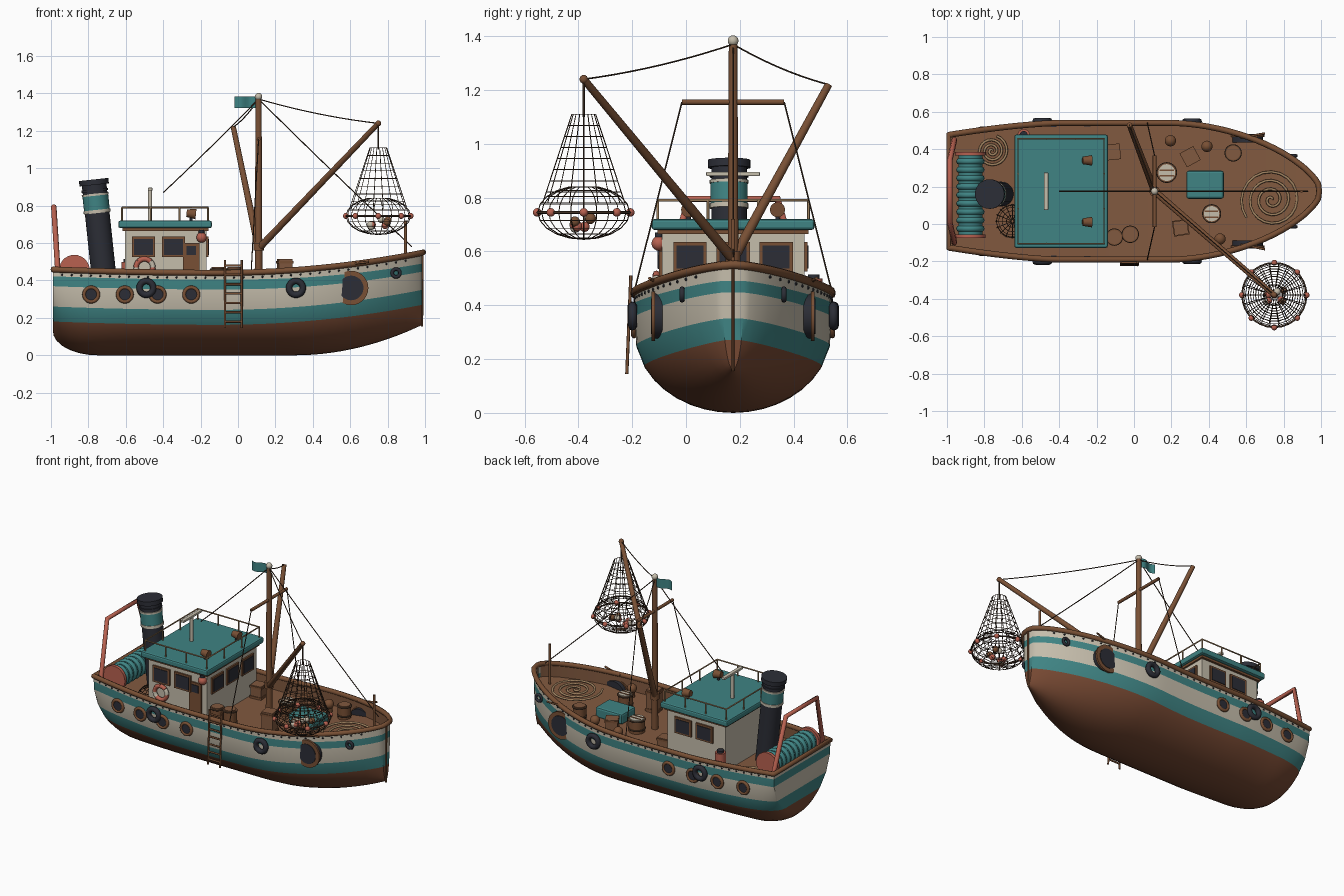
import bpy, bmesh, math, random
from mathutils import Vector, Matrix

if "Cube" in bpy.data.objects:
    bpy.data.objects.remove(bpy.data.objects["Cube"])
random.seed(4)
CY = 0.175  # boat centreline


def colour(name, *rgb):
    m = bpy.data.materials.new(name)
    m.use_nodes = True
    m.diffuse_color = (*rgb, 1)
    m.node_tree.nodes["Principled BSDF"].inputs["Base Color"].default_value = (*rgb, 1)
    return m


DECK = colour("deck_wood", .22, .10, .05)
WOOD = colour("brown_wood", .19, .08, .035)
BOTTOM = colour("hull_brown", .18, .065, .032)
TEAL = colour("teal", .05, .23, .23)
CREAM = colour("cream", .56, .51, .41)
BLACK = colour("black", .025, .027, .037)
CORAL = colour("coral", .48, .12, .08)
ROPE = colour("rope_tan", .36, .23, .12)
WIRE = colour("dark_rope", .06, .034, .02)


# --- helpers ---
def finish(name, bm, *mats, smooth=True):
    me = bpy.data.meshes.new(name)
    bmesh.ops.recalc_face_normals(bm, faces=bm.faces)
    bm.to_mesh(me)
    bm.free()
    for m in mats:
        me.materials.append(m)
    if smooth:
        me.shade_smooth()
        me.set_sharp_from_angle(angle=math.radians(35))
    ob = bpy.data.objects.new(name, me)
    bpy.context.collection.objects.link(ob)
    return ob


def box(name, c, size, mat, rot=0, bevel=0):
    bm = bmesh.new()
    bmesh.ops.create_cube(bm, size=1, matrix=Matrix.Translation(c) @ Matrix.Rotation(rot, 4, 'Z') @ Matrix.Diagonal((*size, 1)))
    if bevel:
        bmesh.ops.bevel(bm, geom=bm.edges[:], offset=bevel, segments=2, affect='EDGES', profile=.5)
    return finish(name, bm, mat, smooth=False)


def cyl(name, a, b, r, mat, r2=None, n=20):
    a, b = Vector(a), Vector(b)
    q = (b - a).to_track_quat('Z', 'Y').to_matrix().to_4x4()
    bm = bmesh.new()
    bmesh.ops.create_cone(bm, cap_ends=True, segments=n, radius1=r, radius2=r if r2 is None else r2,
                          depth=(b - a).length, matrix=Matrix.Translation((a + b) / 2) @ q)
    return finish(name, bm, mat)


def ball(name, c, r, mat):
    bm = bmesh.new()
    bmesh.ops.create_uvsphere(bm, u_segments=14, v_segments=9, radius=r, matrix=Matrix.Translation(c))
    return finish(name, bm, mat)


def tube(name, pts, r, mat, cyclic=False):
    cu = bpy.data.curves.new(name, 'CURVE')
    cu.dimensions = '3D'
    cu.bevel_depth, cu.bevel_resolution, cu.use_fill_caps = r, 2, True
    sp = cu.splines.new('POLY')
    sp.points.add(len(pts) - 1)
    for p, co in zip(sp.points, pts):
        p.co = (*co, 1)
    sp.use_cyclic_u = cyclic
    cu.materials.append(mat)
    bpy.context.collection.objects.link(bpy.data.objects.new(name, cu))


def ring(name, c, R, r, mat, axis='Y'):
    pts = [(math.cos(t) * R, math.sin(t) * R) for t in (k * math.tau / 28 for k in range(28))]
    c = Vector(c)
    tube(name, [c + Vector((u, 0, v) if axis == 'Y' else (u, v, 0)) for u, v in pts], r, mat, True)


def sag_rope(name, a, b, sag, r=.003):
    a, b = Vector(a), Vector(b)
    tube(name, [a.lerp(b, t) - Vector((0, 0, sag * 4 * t * (1 - t))) for t in (k / 10 for k in range(11))], r, WIRE)


def coil(name, c, R, turns, r, mat):
    n = int(turns * 20)
    tube(name, [(c[0] + R * k / n * math.cos(k * math.tau / 20), c[1] + R * k / n * math.sin(k * math.tau / 20), c[2])
                for k in range(1, n + 1)], r, mat)


def net(name, c, profile, n):
    bm = bmesh.new()
    vs = [bm.verts.new((c[0] + r, c[1], z)) for r, z in profile]
    es = [bm.edges.new(p) for p in zip(vs, vs[1:])]
    bmesh.ops.spin(bm, geom=vs + es, cent=(c[0], c[1], 0), axis=(0, 0, 1), angle=math.tau, steps=n)
    bmesh.ops.remove_doubles(bm, verts=bm.verts, dist=.0005)
    w = finish(name, bm, WIRE, smooth=False).modifiers.new("Wire", 'WIREFRAME')
    w.thickness = .004


# --- hull lines ---
def sheer(x):
    return .435 + .11 * max(0, (x + .1) / 1.1) ** 2 + .018 * max(0, (-.1 - x) / .9) ** 2


def beam(x):
    if x > .2:
        return .365 * max(0, 1 - ((x - .2) / .8) ** 1.8) ** .65
    return .365 - .065 * max(0, (-.4 - x) / .6) ** 1.5


def keel(x):
    if x < -.75:
        return .13 * (1 - math.sqrt(max(0, 1 - ((-.75 - x) / .24) ** 2)))
    return .17 * max(0, (x - .3) / .7) ** 2


def half(x, z):
    k = keel(x)
    t = min(1, (z - k) / (min(k + .3, sheer(x) - .05) - k))
    return beam(x) * math.sqrt(max(0, 1 - (1 - t) ** 2))


def deck(x):
    return sheer(x) - .08


stations = [-.99, -.985, -.97, -.94, -.9, -.85, -.8] + [-.75 + .05 * k for k in range(34)] + [.925, .95, .97, .985]

# Painted hull shell, rows follow the sheer
bm = bmesh.new()
rings = []
for x in stations:
    s, k, f = sheer(x), keel(x), max(0, x)
    zs = [s - d for d in (0, .03 + .022 * f, .083 + .012 * f, .192, .272)]
    zs += [k + (s - .272 - k) * (j / 7) ** 2 for j in range(6, -1, -1)]
    rings.append([[bm.verts.new((x, CY + side * half(x, z), z)) for z in zs] for side in (-1, 1)])
rows = len(rings[0][0]) - 1


def quad(row, *vs):
    bm.faces.new(vs).material_index = (0, 1, 0, 1)[row] if row < 4 else 2


for i in range(rows):
    for a, b in zip(rings, rings[1:]):
        for s in (0, 1):
            quad(i, a[s][i], b[s][i], b[s][i + 1], a[s][i + 1])
    for e in (rings[0], rings[-1]):
        quad(i, e[0][i], e[1][i], e[1][i + 1], e[0][i + 1])
bmesh.ops.remove_doubles(bm, verts=bm.verts, dist=.0002)
finish("hull", bm, CREAM, TEAL, BOTTOM)

# Deck with inner bulwark
bm = bmesh.new()
prev = None
for x in stations[1:]:
    w = max(.004, beam(x) - .012)
    cur = [bm.verts.new((x, CY + u * w, z)) for u, z in ((-1, sheer(x)), (-1, deck(x)), (1, deck(x)), (1, sheer(x)))]
    if prev:
        for j in range(3):
            bm.faces.new((prev[j], prev[j + 1], cur[j + 1], cur[j]))
    prev = cur
finish("deck", bm, DECK)

# Rail, stem post and rivets
side_pts = [(x, beam(x), sheer(x) + .006) for x in stations]
tube("rail", [(x, CY - w, z) for x, w, z in side_pts] + [(.99, CY, sheer(1) + .006)]
     + [(x, CY + w, z) for x, w, z in reversed(side_pts)], .016, WOOD, True)
cyl("stem_post", (.984, CY, .155), (.987, CY, .55), .006, WOOD, n=10)
bm = bmesh.new()
for k in range(37):
    x = -.94 + k * .051
    for s in (-1, 1):
        bmesh.ops.create_icosphere(bm, subdivisions=1, radius=.0065,
                                   matrix=Matrix.Translation((x, CY + s * beam(x), sheer(x) - .02)))
finish("rivets", bm, BLACK)

# Portholes, tyre fenders and bow hatches on both sides
for s in (-1, 1):
    for x in (-.785, -.605, -.43, -.25):
        y = CY + s * half(x, .325)
        cyl("porthole_glass", (x, y - s * .02, .325), (x, y + s * .008, .325), .036, BLACK)
        ring("porthole_frame", (x, y + s * .004, .325), .038, .010, WOOD)
    for x, z, R in ((-.49, .36, .037), (.31, .36, .037), (.845, .44, .021)):
        ring("tyre_fender", (x, CY + s * (half(x, z) + .015), z), R, R * .45, BLACK)
    for name, a, b, r, m in (("bow_hatch", .262, .29, .084, BLACK), ("bow_hatch_rim", .29, .303, .092, WOOD),
                             ("bow_hatch_glass", .30, .306, .066, BLACK)):
        cyl(name, (.605, CY + s * a, .36), (.605, CY + s * b, .36), r, m, n=28)
    tube("bow_cleat", [(.57, CY + s * .285, .485), (.70, CY + s * .31, .50)], .006, WOOD)

# Boarding ladder
for x in (-.07, .02):
    tube("ladder_side", [(x, -.22, .145), (x, -.205, .51)], .006, WOOD)
for k in range(7):
    tube("ladder_rung", [(-.07, -.218 + k * .002, .18 + k * .05), (.02, -.218 + k * .002, .18 + k * .05)], .006, WOOD)

# Cabin
box("cabin_walls", (-.387, CY, .52), (.435, .53, .34), CREAM)
box("cabin_roof", (-.39, CY, .70), (.50, .605, .04), TEAL, bevel=.01)
box("roof_trim", (-.388, CY, .675), (.46, .56, .02), WOOD)


def window(c, w, h, axis):
    for name, g, t, m in (("window_frame", .024, .022, WOOD), ("window_glass", 0, .03, BLACK)):
        box(name, c, (w + g, t, h + g) if axis == 'Y' else (t, w + g, h + g), m)


for x, y in ((-.505, -.09), (-.345, -.09), (-.45, .44), (-.29, .44)):
    window((x, y, .58), .10, .085, 'Y')
for y in (.015, CY, .335):
    window((-.17, y, .58), .10, .085, 'X')
box("door", (-.25, -.09, .48), (.09, .02, .24), WOOD)
box("door_window", (-.25, -.09, .56), (.05, .028, .05), BLACK)
for k in range(8):
    a = [(k + j / 4) * math.tau / 8 for j in range(5)]
    tube("life_ring", [(-.50 + .045 * math.cos(t), -.11, .47 + .045 * math.sin(t)) for t in a],
         .014, CREAM if k % 4 == 0 else CORAL)
ball("side_lantern", (-.195, -.10, .63), .028, CORAL)
cyl("lantern_cap", (-.195, -.10, .65), (-.195, -.10, .67), .015, BLACK)
cyl("gas_bottle", (-.59, .475, .37), (-.59, .475, .50), .033, CORAL)
cyl("gas_bottle_cap", (-.59, .475, .50), (-.59, .475, .515), .022, BLACK)

# Roof lamps, railing and radar
for y in (.01, .34):
    cyl("roof_lamp", (-.275, y, .76), (-.225, y, .755), .02, WOOD, .028)
    cyl("roof_lamp_post", (-.25, y, .72), (-.25, y, .75), .008, BLACK)
corners = [(-.62, -.105), (-.16, -.105), (-.16, .455), (-.62, .455)]
tube("roof_rail", [(x, y, .79) for x, y in corners], .005, ROPE, True)
for (x0, y0), (x1, y1) in zip(corners, corners[1:] + corners[:1]):
    for t in (0, 1 / 3, 2 / 3):
        x, y = x0 + (x1 - x0) * t, y0 + (y1 - y0) * t
        tube("roof_rail_post", [(x, y, .715), (x, y, .79)], .005, ROPE)
cyl("radar_post", (-.47, CY, .71), (-.47, CY, .885), .011, CREAM)
box("radar_bar", (-.47, CY, .888), (.025, .20, .016), CREAM, bevel=.004)

# Leaning funnel
foot, top = Vector((-.71, .16, .36)), Vector((-.772, .16, .94))
for name, a, b, r, m in (("funnel", 0, 1, .066, BLACK), ("funnel_band", .72, .85, .069, TEAL),
                         ("funnel_stripe", .69, .72, .072, CREAM), ("funnel_stripe", .85, .87, .072, CREAM),
                         ("funnel_lip", .95, 1.0, .079, BLACK), ("funnel_collar", .89, .91, .072, BLACK)):
    cyl(name, foot.lerp(top, a), foot.lerp(top, b), r, m, n=28)

# Net drum and stern gantry
cyl("drum_core", (-.875, -.06, .455), (-.875, .37, .455), .064, TEAL, n=28)
for k in range(9):
    ring("drum_wrap", (-.875, -.025 + k * .045, .455), .058, .018, TEAL)
for y in (-.065, .375):
    cyl("drum_flange", (-.875, y - .01, .455), (-.875, y + .01, .455), .082, CORAL, n=28)
tube("stern_gantry", [(-.96, -.10, .40), (-.985, .01, .795), (-.985, .34, .795), (-.96, .45, .40)], .015, CORAL)

# Mast, booms and rigging
head = (.11, CY, 1.37)
cyl("mast", (.11, CY, .35), head, .021, WOOD, .016)
ball("mast_ball", (.11, CY, 1.383), .02, CREAM)
cyl("cross_bar", (.11, -.015, 1.155), (.11, .365, 1.155), .010, WOOD)
cyl("collar", (.11, CY, .56), (.11, CY, .60), .028, WOOD)
tip1, tip2 = (.75, -.38, 1.24), (-.025, .53, 1.22)
for t in (tip1, tip2):
    cyl("boom", (.11, CY, .57), t, .019, WOOD, .014)
    sag_rope("boom_stay", head, t, .014)
sag_rope("fore_stay", head, (.93, CY, .58), .006)
sag_rope("back_stay", head, (-.40, CY, .87), .006)
for s in (-1, 1):
    sag_rope("shroud", (.11, CY + s * .19, 1.155), (.07, CY + s * .37, .44), 0)
ball("boom_tip", tip1, .016, WOOD)
cyl("bow_post", (.895, CY, .45), (.895, CY, .72), .008, WOOD)
bm = bmesh.new()
cols = [[bm.verts.new((.1 - k * .015, CY + .012 * math.sin(k * .8), z)) for z in (1.322, 1.385)] for k in range(9)]
for a, b in zip(cols, cols[1:]):
    bm.faces.new((a[0], b[0], b[1], a[1]))
finish("flag", bm, TEAL)

# Hanging net with floats and catch
nx, ny = .75, -.38
sag_rope("net_rope", tip1, (nx, ny, 1.10), 0, .004)
net("net_cone", (nx, ny), [(.045 + .11 * k / 8, 1.11 - .33 * k / 8) for k in range(9)], 18)
net("net_basket", (nx, ny), [(.172 * math.sin(k * math.pi / 10), .745 - .1 * math.cos(k * math.pi / 10)) for k in range(10)], 22)
ring("net_hoop", (nx, ny, .745), .172, .005, WIRE, 'Z')
for k in range(8):
    t = k * math.tau / 8
    ball("net_float", (nx + .173 * math.cos(t), ny + .173 * math.sin(t), .745), .016, CORAL)
for k in range(9):
    ball("catch", (nx + random.uniform(-.06, .06), ny + random.uniform(-.04, .04), random.uniform(.675, .735)), .019,
         (CORAL, CREAM, WOOD)[k % 3])

# Deck cargo
for x, y, r, h, lid in ((.175, .275, .055, .085, CREAM), (.415, .055, .05, .085, CREAM), (.53, .38, .045, .085, DECK),
                        (-.105, -.07, .045, .11, DECK), (-.02, -.055, .045, .11, DECK)):
    z = deck(x)
    cyl("barrel", (x, y, z), (x, y, z + h), r * .92, WOOD)
    for t in (.25, .95):
        ring("barrel_hoop", (x, y, z + h * t), r * .92, .005, WIRE, 'Z')
    cyl("barrel_lid", (x, y, z + h), (x, y, z + h + .006), r * .82, lid)
    if lid is CREAM:
        for d in (-.018, .012):
            box("barrel_slat", (x, y + d, z + h + .006), (r * 1.4, .008, .006), WOOD)
for x, y in ((.195, .445), (.39, .415), (.46, -.08)):
    cyl("bollard", (x, y, deck(x)), (x, y, deck(x) + .05), .02, WOOD)
    ball("bollard_head", (x, y, deck(x) + .055), .031, WOOD)
for x, y, a, h in ((.30, .36, .5, .08), (.25, -.02, .15, .15), (-.115, .385, .1, .09)):
    z = deck(x)
    box("crate", (x, y, z + h / 2), (.075, .075, h), DECK, a)
    for t in (.12, .88):
        box("crate_band", (x, y, z + h * t), (.084, .084, .014), WOOD, a)
box("hatch", (.38, .21, deck(.38) + .035), (.20, .15, .07), TEAL, bevel=.012)
coil("bow_rope_coil", (.735, .13, deck(.78) + .012), .165, 3.6, .007, ROPE)
coil("stern_rope_coil", (-.76, .39, deck(-.76) + .01), .085, 3.2, .007, ROPE)
net("net_pile", (-.65, .015), [(.09 * math.cos(k * .3), deck(-.65) + .07 * math.sin(k * .3)) for k in range(6)], 16)
